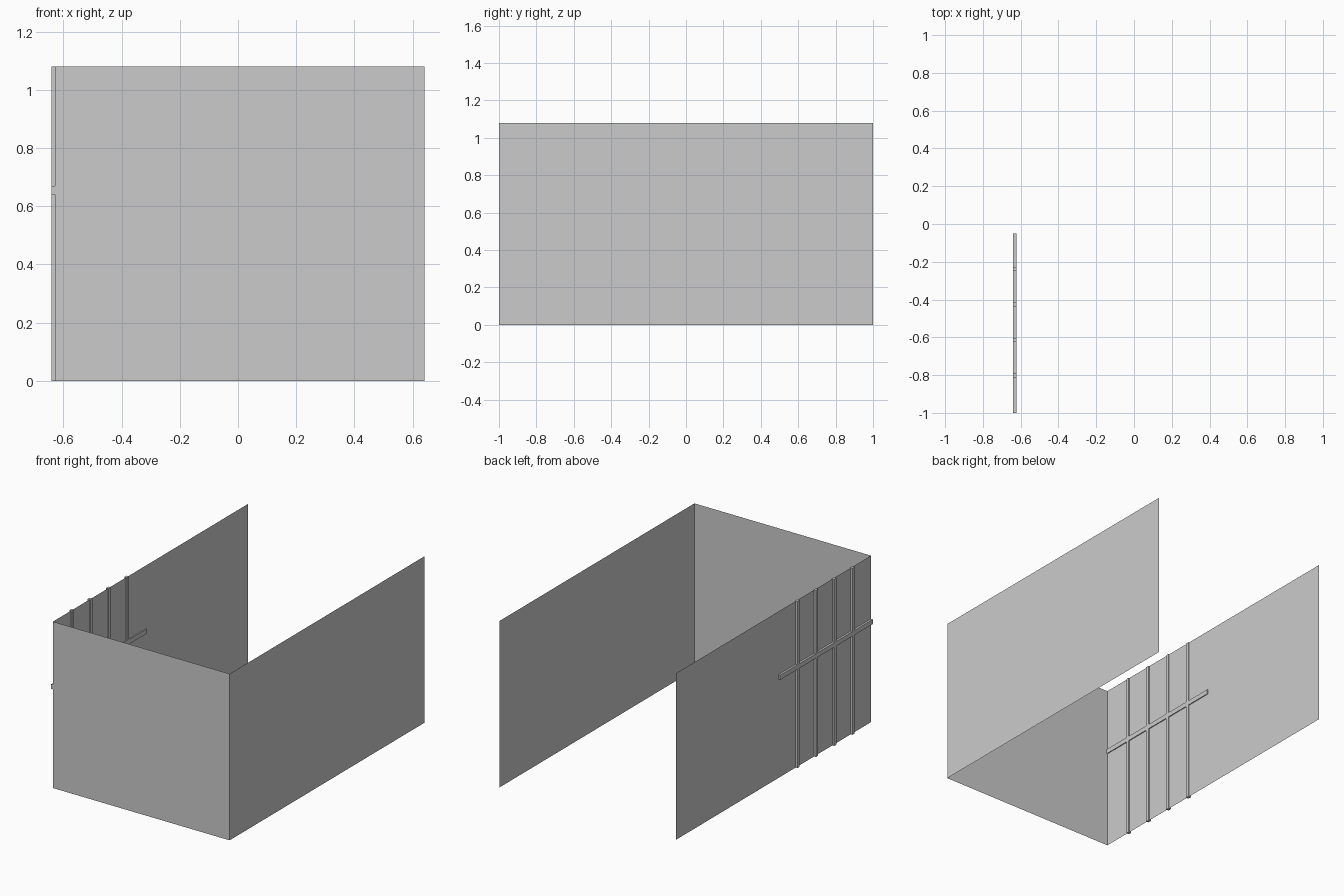
import bpy
import bmesh

cube = bpy.data.objects.get("Cube")
if cube:
    bpy.data.objects.remove(cube, do_unlink=True)

GREY = (0.6, 0.6, 0.6, 1)
grey = bpy.data.materials.new("plain_grey")
grey.use_nodes = True
grey.diffuse_color = GREY
grey.node_tree.nodes["Principled BSDF"].inputs["Base Color"].default_value = GREY

LEFT, RIGHT = 0.64, -0.628
FRONT, BACK = -1.0, 1.0
HEIGHT = 1.08
BAR_X = (-0.641, -0.622)


def finish(name, bm):
    mesh = bpy.data.meshes.new(name)
    bm.to_mesh(mesh)
    bm.free()
    mesh.materials.append(grey)
    obj = bpy.data.objects.new(name, mesh)
    bpy.context.collection.objects.link(obj)


def wall(name, start, end):
    """Thin upright sheet between two floor points."""
    bm = bmesh.new()
    corners = [(*start, 0), (*end, 0), (*end, HEIGHT), (*start, HEIGHT)]
    bm.faces.new([bm.verts.new(c) for c in corners])
    finish(name, bm)


def bar(name, ys, zs):
    """Box let through the right wall."""
    bm = bmesh.new()
    bmesh.ops.create_cube(bm, size=1)
    for v in bm.verts:
        v.co = [span[int(c > 0)] for span, c in zip((BAR_X, ys, zs), v.co)]
    finish(name, bm)


# Three walls, open at the back, top and bottom
wall("front_wall", (RIGHT, FRONT), (LEFT, FRONT))
wall("left_wall", (LEFT, FRONT), (LEFT, BACK))
wall("right_wall", (RIGHT, BACK), (RIGHT, FRONT))

# Grille of bars across the front half of the right wall
for i in range(4):
    y = -0.803 + 0.188 * i
    bar(f"upright_bar_{i + 1}", (y - 0.011, y + 0.011), (0, HEIGHT))
bar("cross_bar", (FRONT, -0.05), (0.64, 0.67))
